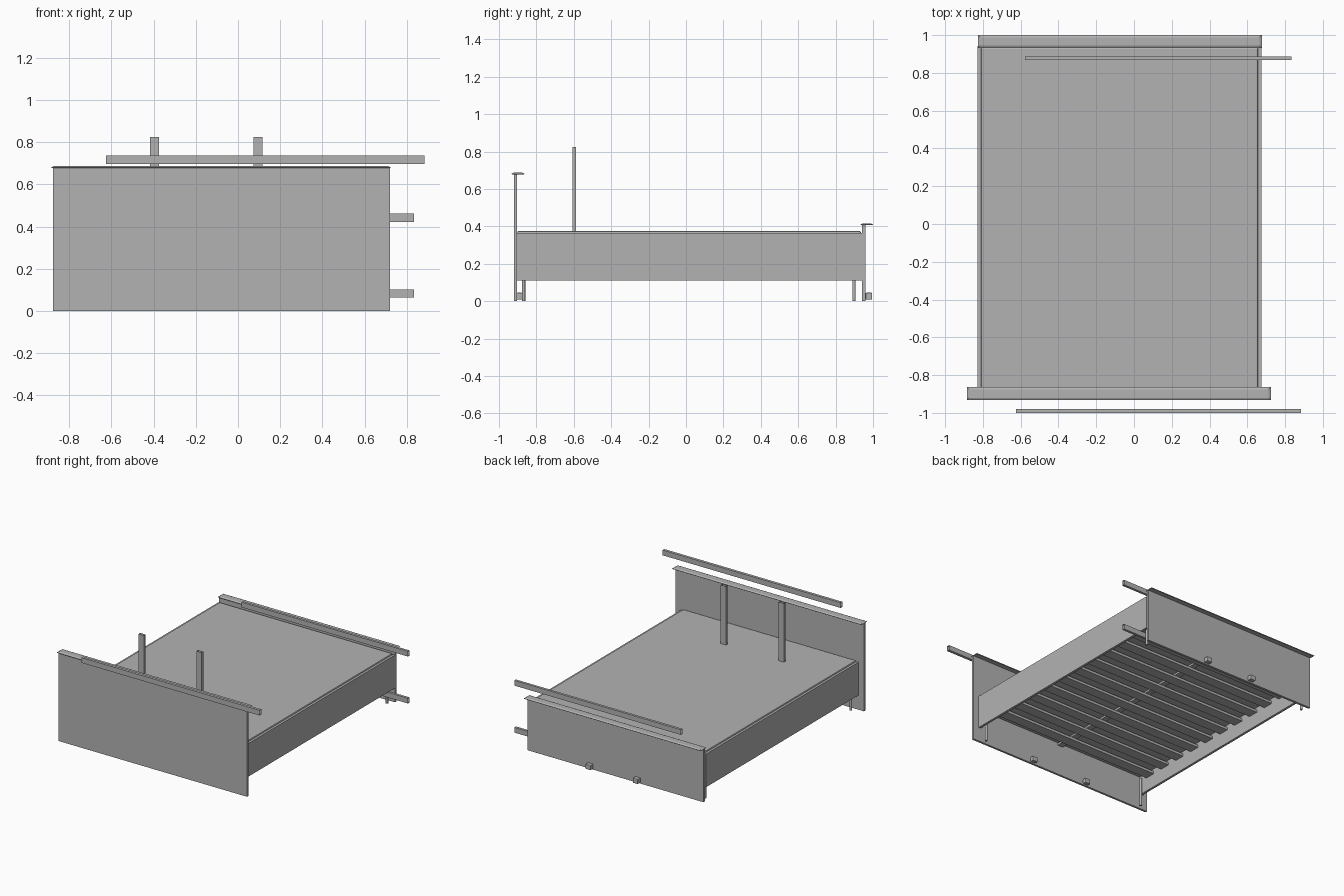
import bpy
import bmesh

cube = bpy.data.objects.get("Cube")
if cube:
    bpy.data.objects.remove(cube, do_unlink=True)

grey = bpy.data.materials.new("plain_grey")
grey.use_nodes = True
grey.diffuse_color = (0.45, 0.45, 0.45, 1)
grey.node_tree.nodes["Principled BSDF"].inputs["Base Color"].default_value = (0.45, 0.45, 0.45, 1)


def finish(name, bm):
    mesh = bpy.data.meshes.new(name)
    bm.to_mesh(mesh)
    bm.free()
    mesh.materials.append(grey)
    obj = bpy.data.objects.new(name, mesh)
    bpy.context.collection.objects.link(obj)
    return obj


def box(name, xs, ys, zs, open_axis=None, bevel=0.0):
    """Box from its limits; open_axis leaves both ends off along that axis."""
    bm = bmesh.new()
    bmesh.ops.create_cube(bm, size=1)
    for v in bm.verts:
        v.co = [lim[0] if c < 0 else lim[1] for c, lim in zip(v.co, (xs, ys, zs))]
    bm.normal_update()
    if open_axis is not None:
        ends = [f for f in bm.faces if abs(f.normal[open_axis]) > 0.9]
        bmesh.ops.delete(bm, geom=ends, context='FACES_ONLY')
    obj = finish(name, bm)
    if bevel:
        mod = obj.modifiers.new("soft_edges", 'BEVEL')
        mod.width = bevel
        mod.segments = 2
    return obj


def cap(name, xs, ys, z):
    """Moulded top board with sloping upper edges."""
    bm = bmesh.new()
    loops = []
    for inset, dz in ((0.004, 0), (0, 0.004), (0.012, 0.010)):
        x0, x1 = xs[0] + inset, xs[1] - inset
        y0, y1 = ys[0] + inset, ys[1] - inset
        loops.append([bm.verts.new((x, y, z + dz))
                      for x, y in ((x0, y0), (x1, y0), (x1, y1), (x0, y1))])
    bm.faces.new(loops[0][::-1])
    bm.faces.new(loops[-1])
    for low, high in zip(loops, loops[1:]):
        for i in range(4):
            j = (i + 1) % 4
            bm.faces.new((low[i], low[j], high[j], high[i]))
    finish(name, bm)


def leg(name, x, y):
    bm = bmesh.new()
    bmesh.ops.create_cone(bm, cap_ends=True, segments=12, radius1=0.009,
                          radius2=0.009, depth=0.22)
    bmesh.ops.translate(bm, verts=bm.verts, vec=(x, y, 0.11))
    obj = finish(name, bm)
    for p in obj.data.polygons:
        p.use_smooth = len(p.vertices) == 4


# End boards and their caps
box("headboard", (-0.877, 0.721), (-0.92, -0.904), (0, 0.678))
cap("headboard_cap", (-0.885, 0.724), (-0.932, -0.864), 0.677)
box("footboard", (-0.82, 0.672), (0.942, 0.96), (0, 0.408))
cap("footboard_cap", (-0.826, 0.677), (0.932, 1.0), 0.406)

# Side rails and mattress
box("right_rail", (-0.829, -0.811), (-0.906, 0.942), (0.11, 0.364))
box("left_rail", (0.656, 0.674), (-0.906, 0.942), (0.11, 0.364))
box("mattress", (-0.811, 0.656), (-0.902, 0.935), (0.25, 0.375), bevel=0.008)

# Slatted base
box("centre_beam", (-0.1, -0.055), (-0.904, 0.942), (0.235, 0.25))
slats = 11
for i in range(slats):
    y = -0.79 + i * 1.62 / (slats - 1)
    box(f"slat_{i + 1}", (-0.811, 0.656), (y - 0.04, y + 0.04), (0.215, 0.235))

# Legs and small feet
for side, x in (("right", -0.79), ("left", 0.635)):
    leg(f"{side}_head_leg", x, -0.868)
    leg(f"{side}_foot_leg", x, 0.898)
for i, x in enumerate((-0.31, 0.175)):
    box(f"head_knob_{i + 1}", (x - 0.022, x + 0.022), (-0.904, -0.876), (0.008, 0.045), bevel=0.004)
for i, x in enumerate((-0.265, 0.135)):
    box(f"foot_knob_{i + 1}", (x - 0.022, x + 0.022), (0.96, 0.995), (0.008, 0.045), bevel=0.004)

# Open-ended loose bars and posts
box("head_bar", (-0.626, 0.884), (-1.0, -0.979), (0.697, 0.737), open_axis=0)
for name, z in (("foot_upper_bar", 0.423), ("foot_lower_bar", 0.063)):
    box(name, (-0.577, 0.835), (0.867, 0.886), (z, z + 0.04), open_axis=0)
for name, x in (("right_post", -0.418), ("left_post", 0.073)):
    box(name, (x, x + 0.044), (-0.607, -0.588), (0.375, 0.825), open_axis=2)
